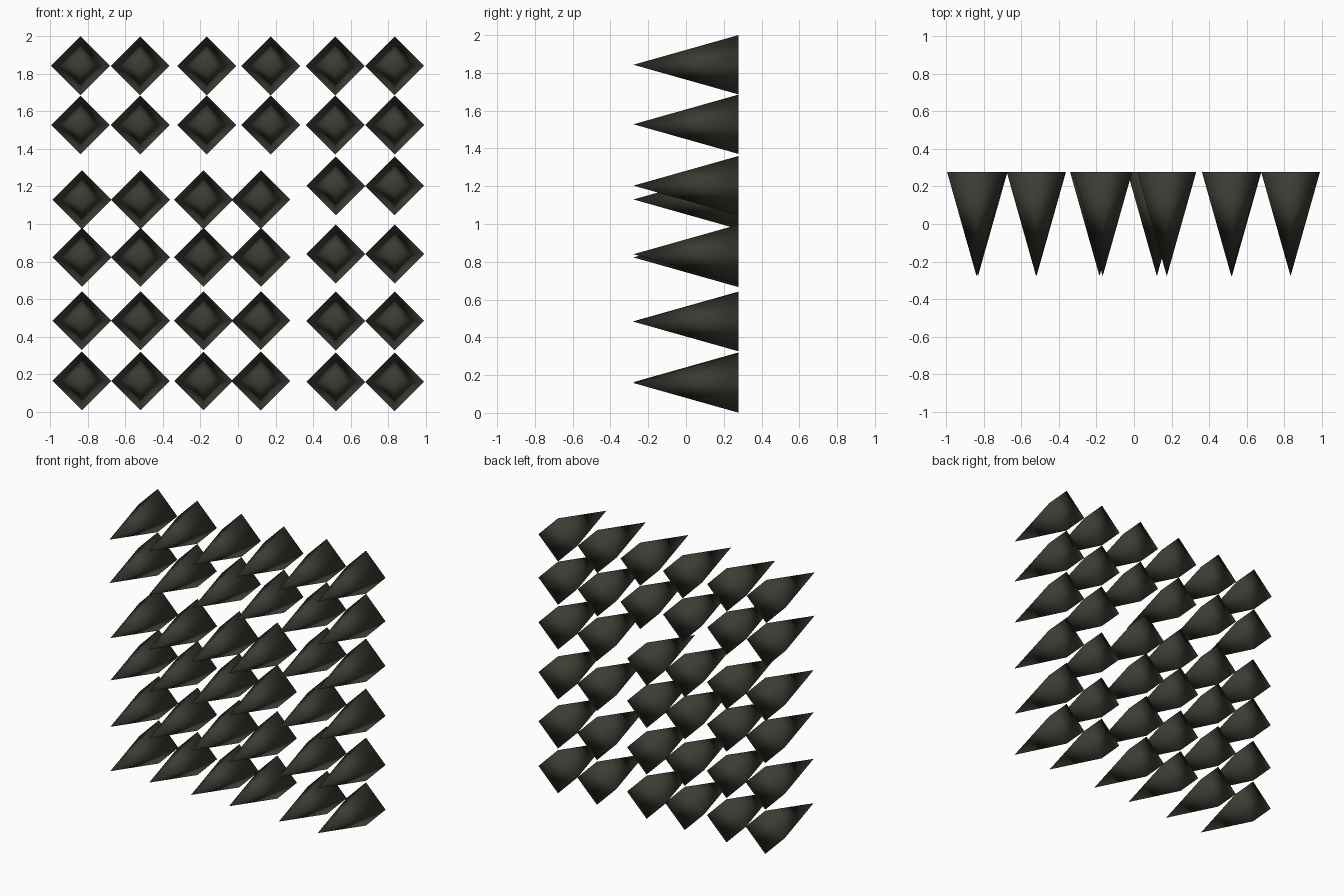
import bpy, math
from mathutils import Matrix

if "Cube" in bpy.data.objects:
    bpy.data.objects.remove(bpy.data.objects["Cube"])

mat = bpy.data.materials.new("dark olive grey")
mat.diffuse_color = (0.045, 0.045, 0.034, 1)
mat.use_nodes = True
mat.node_tree.nodes["Principled BSDF"].inputs["Base Color"].default_value = mat.diffuse_color

R, D = 0.157, 0.278   # half diagonal of the base, half depth

def spike(x, z):
    # four-sided spike: diamond base at the back, tip to the front
    verts = [(x + R, D, z), (x, D, z + R), (x - R, D, z), (x, D, z - R), (x, -D, z)]
    faces = [(0, 3, 2, 1)] + [(i, (i + 1) % 4, 4) for i in range(4)]
    me = bpy.data.meshes.new("spike")
    me.from_pydata(verts, [], faces)
    import bmesh
    bm = bmesh.new()
    bm.from_mesh(me)
    bmesh.ops.recalc_face_normals(bm, faces=bm.faces)
    for f in bm.faces:
        f.smooth = True
    bm.to_mesh(me)
    bm.free()
    me.materials.append(mat)
    ob = bpy.data.objects.new("spike", me)
    bpy.context.collection.objects.link(ob)

# upper block: two rows of six
for x in (-0.84, -0.522, -0.167, 0.175, 0.519, 0.835):
    for z in (1.843, 1.528):
        spike(x, z)

# lower left block: four columns of four
for x in (-0.832, -0.52, -0.184, 0.122):
    for z in (1.13, 0.823, 0.485, 0.163):
        spike(x, z)

# lower right block: two columns of four
for x in (0.522, 0.835):
    for z in (1.203, 0.84, 0.483, 0.158):
        spike(x, z)
